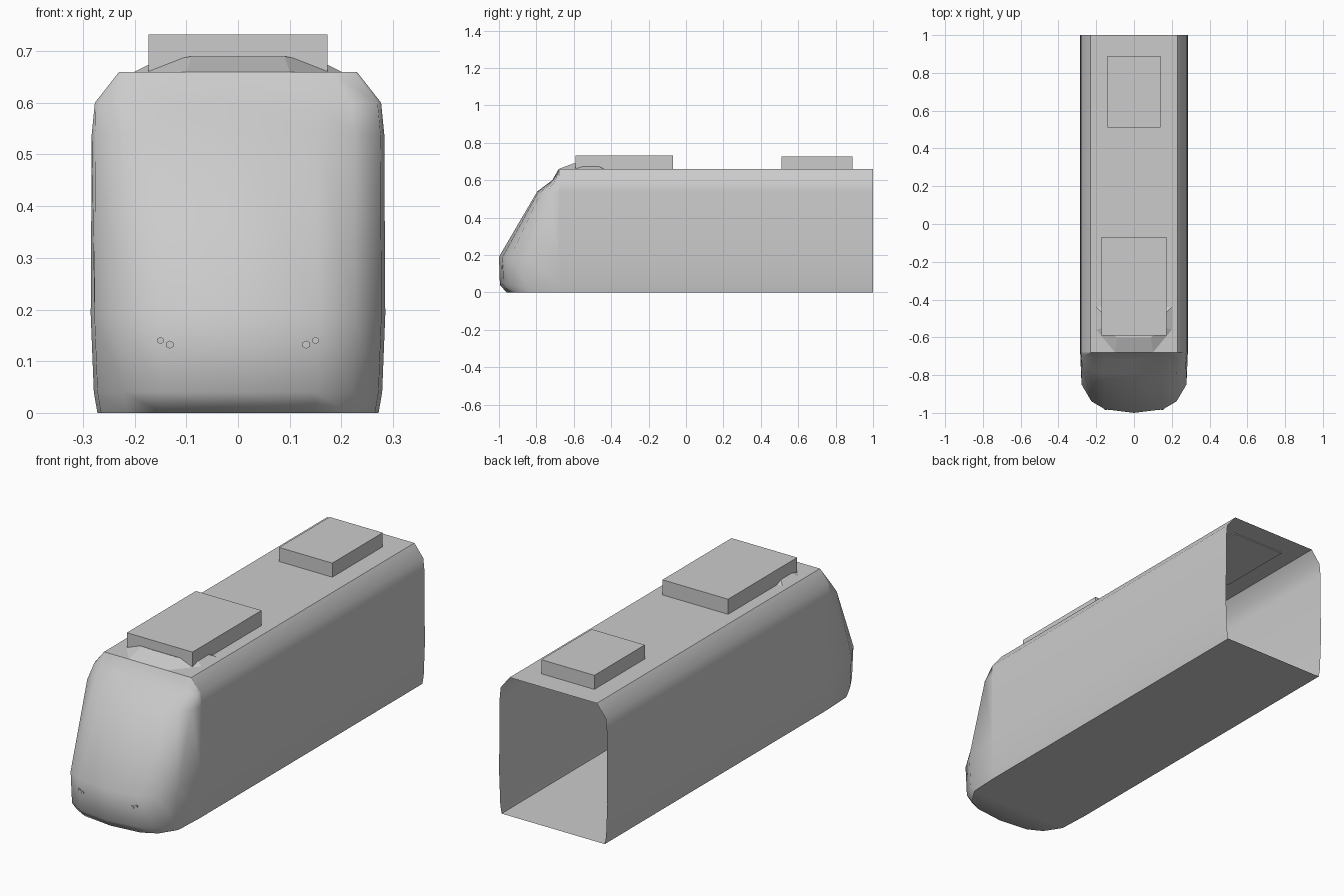
import bpy, bmesh
from math import pi

cube = bpy.data.objects.get("Cube")
if cube:
    bpy.data.objects.remove(cube)

# Plain grey paint for every part
grey = bpy.data.materials.new("plain_grey")
grey.use_nodes = True
colour = (0.6, 0.6, 0.6, 1)
grey.diffuse_color = colour
grey.node_tree.nodes["Principled BSDF"].inputs["Base Color"].default_value = colour

NOSE_Y = -0.68
# Rows from floor to roof: height, half width, y of the nose centre
ROWS = [(0, .272, -.96), (.04, .279, -.995), (.19, .285, -1), (.54, .283, -.795),
        (.6, .277, -.715), (.66, .23, NOSE_Y)]
# Rounded plan of the nose: share of half width, share of depth
HALF_PLAN = [(1, 0), (.975, .53), (.79, .81), (.54, .94)]
PLAN = HALF_PLAN + [(0, 1)] + [(-x, d) for x, d in reversed(HALF_PLAN)]


def finish(name, bm, smooth=None):
    bmesh.ops.recalc_face_normals(bm, faces=bm.faces[:])
    mesh = bpy.data.meshes.new(name)
    bm.to_mesh(mesh)
    bm.free()
    mesh.materials.append(grey)
    obj = bpy.data.objects.new(name, mesh)
    bpy.context.collection.objects.link(obj)
    if smooth:
        bpy.ops.object.select_all(action='DESELECT')
        obj.select_set(True)
        bpy.context.view_layer.objects.active = obj
        bpy.ops.object.shade_smooth_by_angle(angle=smooth)
    return obj


def bridge(bm, a, b, closed=False):
    for i in range(len(a) if closed else len(a) - 1):
        j = (i + 1) % len(a)
        bm.faces.new((a[i], a[j], b[j], b[i]))


def block(name, half, y0, y1, z0, z1):
    bm = bmesh.new()
    bmesh.ops.create_cube(bm, size=1)
    for v in bm.verts:
        v.co = (v.co.x * 2 * half, y1 if v.co.y > 0 else y0, z1 if v.co.z > 0 else z0)
    finish(name, bm)


# Carriage shell, open at the rear end
section = [(w, z) for z, w, _ in ROWS]
section += [(-w, z) for w, z in reversed(section)]
bm = bmesh.new()
front, back = [[bm.verts.new((x, y, z)) for x, z in section] for y in (NOSE_Y, 1)]
bridge(bm, front, back, closed=True)
finish("carriage_body", bm, pi / 4.5)

# Rounded sloping nose with a closed underside
bm = bmesh.new()
rings = [[bm.verts.new((w * f, NOSE_Y + (yf - NOSE_Y) * d, z)) for f, d in PLAN]
         for z, w, yf in ROWS]
for low, high in zip(rings, rings[1:]):
    bridge(bm, low, high)
bm.faces.new(rings[0])
nose = finish("nose", bm, pi / 3.5)

# Roof equipment boxes
block("front_roof_box", .173, -.59, -.07, .655, .732)
block("rear_roof_box", .14, .51, .89, .655, .727)

# Low fairing ramping up to the front roof box
bm = bmesh.new()
base = [(.1, NOSE_Y), (.2, -.56), (.2, -.44)]
crest = [(.09, -.6, .69), (.17, -.55, .675), (.17, -.47, .675)]
low = [bm.verts.new((x, y, .66)) for x, y in base]
low += [bm.verts.new((-x, y, .66)) for x, y in reversed(base)]
high = [bm.verts.new(p) for p in crest]
high += [bm.verts.new((-x, y, z)) for x, y, z in reversed(crest)]
bridge(bm, low, high, closed=True)
bm.faces.new(high)
finish("roof_fairing", bm)

# Paired six-sided headlights set on the nose surface
for side, label in ((1, "left"), (-1, "right")):
    for x, z, r, kind in ((.132, .132, .008, "inner"), (.15, .14, .007, "outer")):
        hit, spot, normal, _ = nose.ray_cast((side * x, -2, z), (0, 1, 0))
        bm = bmesh.new()
        bmesh.ops.create_cone(bm, cap_ends=True, segments=6, radius1=r, radius2=r, depth=.008)
        lamp = finish(f"{label}_{kind}_headlight", bm)
        lamp.rotation_euler = (pi / 2, 0, 0)
        lamp.location = spot
